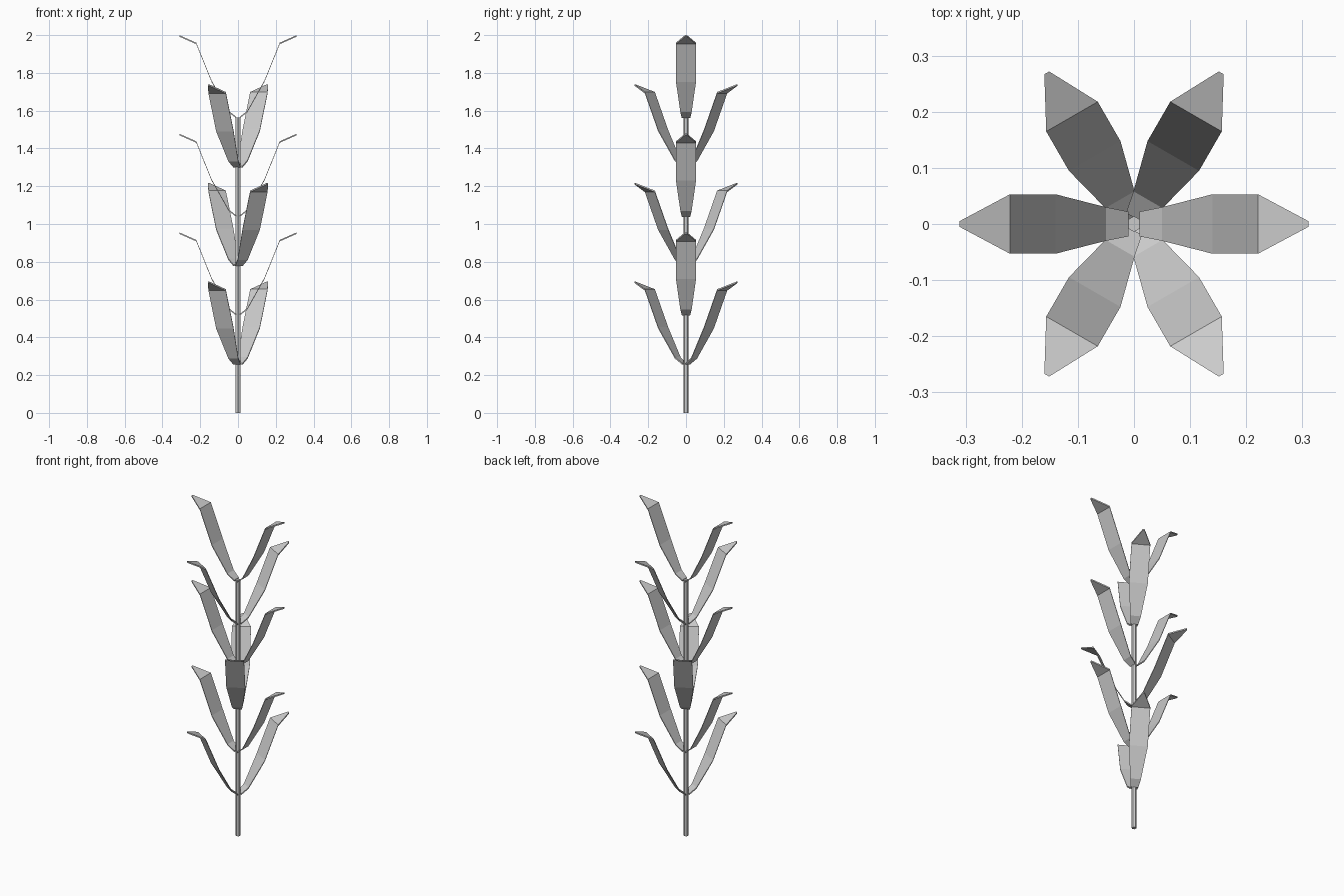
import bpy, bmesh, math
from mathutils import Matrix

if "Cube" in bpy.data.objects:
    bpy.data.objects.remove(bpy.data.objects["Cube"])

grey = bpy.data.materials.new("plain grey")
grey.diffuse_color = (0.6, 0.6, 0.6, 1)
grey.use_nodes = True
grey.node_tree.nodes["Principled BSDF"].inputs["Base Color"].default_value = grey.diffuse_color


def finish(bm, name):
    bmesh.ops.recalc_face_normals(bm, faces=bm.faces)
    mesh = bpy.data.meshes.new(name)
    bm.to_mesh(mesh)
    bm.free()
    mesh.materials.append(grey)
    obj = bpy.data.objects.new(name, mesh)
    bpy.context.collection.objects.link(obj)
    return obj


# Hexagonal stem, with corners pointing to front and back
bm = bmesh.new()
bmesh.ops.create_cone(bm, cap_ends=True, segments=6, radius1=0.014, radius2=0.014, depth=1.565,
                      matrix=Matrix.Translation((0, 0, 0.7825)))
v = max(bm.verts, key=lambda p: p.co.y)
if abs(v.co.x) > 0.001:
    bmesh.ops.rotate(bm, verts=bm.verts, cent=(0, 0, 0), matrix=Matrix.Rotation(math.pi / 6, 3, 'Z'))
finish(bm, "stem")

# Leaf outline: distance from stem, height, half width
LEAF = [(0.010, 0.006, 0.022), (0.050, 0.038, 0.030), (0.140, 0.198, 0.053),
        (0.221, 0.398, 0.053), (0.311, 0.438, 0.005)]
THICK = 0.008


def leaf(name, z, angle):
    bm = bmesh.new()
    rings = []
    for r, h, w in LEAF:
        rings.append([bm.verts.new(p) for p in (
            (r, -w, h - THICK), (r, w, h - THICK), (r, w, h), (r, -w, h))])
    for a, b in zip(rings, rings[1:]):
        for i in range(4):
            j = (i + 1) % 4
            bm.faces.new((a[i], a[j], b[j], b[i]))
    bm.faces.new(rings[0])
    bm.faces.new(rings[-1])
    obj = finish(bm, name)
    obj.location.z = z
    obj.rotation_euler.z = math.radians(angle)


# Opposite leaf pairs climbing the stem
for level, angle in enumerate((60, 0, 120, 0, 60, 0)):
    z = 0.257 + 0.261 * level
    for side in (0, 180):
        leaf(f"leaf_{level + 1}_{'a' if side == 0 else 'b'}", z, angle + side)
